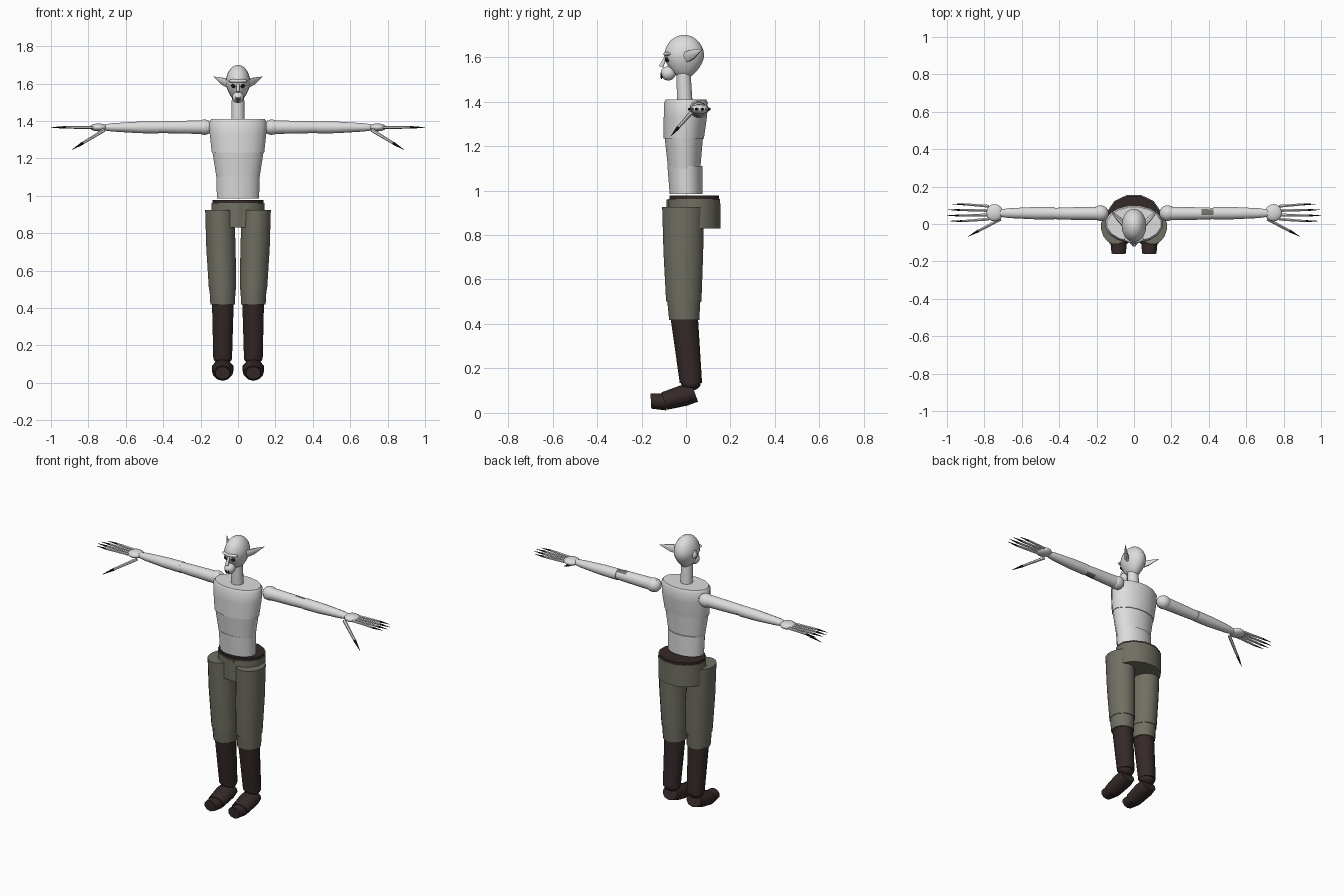
import bpy, bmesh, math
from mathutils import Vector

if "Cube" in bpy.data.objects:
    bpy.data.objects.remove(bpy.data.objects["Cube"])


def material(name, r, g, b):
    m = bpy.data.materials.new(name)
    m.diffuse_color = (r, g, b, 1)
    m.use_nodes = True
    m.node_tree.nodes["Principled BSDF"].inputs["Base Color"].default_value = m.diffuse_color
    return m


SKIN = material("pale skin", 0.72, 0.72, 0.72)
CLOTH = material("olive cloth", 0.165, 0.16, 0.125)
LEATHER = material("dark leather", 0.035, 0.022, 0.021)
BLACK = material("black claw", 0.01, 0.01, 0.01)
PATCH = material("grey patch", 0.17, 0.165, 0.15)


def finish(bm, name, mats):
    bmesh.ops.recalc_face_normals(bm, faces=bm.faces)
    me = bpy.data.meshes.new(name)
    bm.to_mesh(me)
    bm.free()
    ob = bpy.data.objects.new(name, me)
    bpy.context.collection.objects.link(ob)
    for m in mats:
        me.materials.append(m)
    bpy.ops.object.select_all(action='DESELECT')
    ob.select_set(True)
    bpy.context.view_layer.objects.active = ob
    bpy.ops.object.shade_smooth_by_angle(angle=math.radians(48))
    return ob


def loft(name, stations, u, v, mat, n=16, extra=None):
    """Capped tube; each station is (centre, radius along u, radius along v)."""
    u, v = Vector(u).normalized(), Vector(v).normalized()
    bm = bmesh.new()
    rings = []
    for c, a, b in stations:
        ring = []
        for i in range(n):
            t = 2 * math.pi * (i + 0.5) / n
            ring.append(bm.verts.new(Vector(c) + u * a * math.cos(t) + v * b * math.sin(t)))
        rings.append(ring)
    for r0, r1 in zip(rings, rings[1:]):
        for i in range(n):
            j = (i + 1) % n
            bm.faces.new((r0[i], r0[j], r1[j], r1[i]))
    bm.faces.new(rings[0])
    bm.faces.new(rings[-1])
    return finish(bm, name, [mat] + ([extra] if extra else []))


def upright(name, stations, mat, n=16):
    """Loft up z from (x, y, z, x radius, y radius)."""
    return loft(name, [((x, y, z), a, b) for x, y, z, a, b in stations],
                (1, 0, 0), (0, 1, 0), mat, n)


def limb(name, p, q, r0, r1, mat, n=8):
    """Straight tapered rod between two points."""
    d = (Vector(q) - Vector(p)).normalized()
    u = d.cross(Vector((0, 0, 1)))
    return loft(name, [(p, r0, r0), (q, r1, r1)], u, u.cross(d), mat, n)


def ball(name, c, r, mat, seg=16, taper=0.0):
    bm = bmesh.new()
    bmesh.ops.create_uvsphere(bm, u_segments=seg, v_segments=seg * 3 // 4, radius=1)
    for w in bm.verts:
        k = 1 + taper * min(w.co.z, 0)
        w.co = Vector((c[0] + w.co.x * r[0] * k, c[1] + w.co.y * r[1] * k, c[2] + w.co.z * r[2]))
    return finish(bm, name, [mat])


# Torso in three stacked sections
upright("abdomen", [(0, 0, 0.985, .115, .075), (0, -.005, 1.11, .118, .08)], SKIN)
upright("midriff", [(0, -.008, 1.10, .118, .074), (0, -.01, 1.24, .14, .088)], SKIN)
upright("chest", [(0, -.01, 1.233, .143, .092), (0, -.003, 1.33, .154, .099),
                  (0, 0, 1.395, .156, .1), (0, 0, 1.41, .146, .092)], SKIN)
upright("neck", [(0, -.005, 1.39, .037, .036), (0, -.012, 1.54, .034, .033)], SKIN, 12)

# Head and face
ball("head", (0, -.008, 1.602), (.066, .09, .098), SKIN, 20, 0.25)
ball("muzzle", (0, -.08, 1.527), (.031, .034, .032), SKIN)
ball("brow", (0, -.08, 1.614), (.052, .022, .012), SKIN)
limb("nose", (0, -.09, 1.605), (0, -.112, 1.556), .006, .011, SKIN)
for s in (-1, 1):
    ball("eye", (s * .024, -.083, 1.588), (.013, .012, .011), BLACK, 12)
    ball("nostril_slit", (s * .011, -.108, 1.522), (.003, .005, .014), BLACK, 8)
    # Pointed ears sweeping up and back
    loft("ear", [((s * .05, -.005, 1.598), .014, .026), ((s * .085, .03, 1.613), .011, .022),
                 ((s * .13, .075, 1.637), .001, .001)],
         (s * .7, -.7, 0), (0, -.35, 1), SKIN, 8)
ball("mouth_slit", (0, -.110, 1.517), (.003, .005, .016), BLACK, 8)

# Arms and hands
Y, Z = (0, 1, 0), (0, 0, 1)
for s in (-1, 1):
    ball("shoulder", (s * .18, .058, 1.367), (.045, .042, .041), SKIN)
    arm = loft("upper_arm", [((s * x, .056, 1.367), r, r) for x, r in
                             ((.16, .038), (.36, .034), (.43, .031))], Y, Z, SKIN, 12, PATCH)
    if s > 0:
        # Discoloured patch near the elbow, on the top and underside
        for f in arm.data.polygons:
            if .37 < f.center.x < .42 and abs(f.normal.z) > .6 and f.normal.y > -.3:
                f.material_index = 1
    loft("forearm", [((s * x, .058, 1.366), a, b) for x, a, b in
                     ((.425, .034, .034), (.53, .034, .032), (.67, .027, .023), (.715, .02, .017))],
         Y, Z, SKIN, 12)
    ball("palm", (s * .746, .06, 1.366), (.046, .046, .021), SKIN)
    for k in range(4):
        y0, y1 = .026 + .023 * k, .015 + .03 * k
        xt = (.985, 1.0, .995, .97)[k]
        a, b = (s * .775, y0, 1.366), (s * (xt - .065), y1, 1.366)
        limb("finger", a, b, .0085, .0065, SKIN, 6)
        limb("finger_claw", b, (s * xt, y1 + .001, 1.366), .0065, .001, BLACK, 6)
    t = [Vector((s * x, y, z)) for x, y, z in
         ((.715, .025, 1.352), (.83, -.036, 1.282), (.888, -.067, 1.246))]
    limb("thumb", t[0], t[1], .01, .0075, SKIN, 6)
    limb("thumb_claw", t[1], t[2], .0085, .001, BLACK, 6)

# Belt and hip cloth
upright("belt", [(0, .037, .955, .142, .116), (0, .037, .977, .142, .116)], LEATHER, 12)
upright("hip_cloth", [(0, .037, .83, .148, .122), (0, .037, .963, .147, .121)], CLOTH, 12)
# Front flap
upright("front_flap", [(0, -.075, .832, .022, .012), (0, -.078, .96, .03, .01)], CLOTH, 8)

# Legs and boots
for s in (-1, 1):
    upright("trouser_leg", [(s * .083, -.01, .50, .074, .081), (s * .091, -.012, .72, .08, .091),
                            (s * .098, -.013, .925, .079, .096)], CLOTH, 16)
    upright("trouser_cuff", [(s * .082, -.008, .418, .067, .069),
                             (s * .083, -.01, .505, .071, .076)], CLOTH, 16)
    upright("boot_shaft", [(s * .082, .022, .135, .052, .052),
                           (s * .081, -.008, .43, .06, .064)], LEATHER, 12)
    ball("ankle", (s * .082, .022, .135), (.051, .045, .035), LEATHER, 12)
    tilt = (0, -.35, 1)
    loft("foot", [((s * .082, .04, .09), .05, .042), ((s * .082, -.01, .078), .06, .048),
                  ((s * .082, -.098, .053), .054, .041)], (1, 0, 0), tilt, LEATHER, 10)
    loft("toe_cap", [((s * .082, -.09, .05), .047, .039), ((s * .082, -.158, .053), .04, .034)],
         (1, 0, 0), (0, -.06, 1), LEATHER, 10)
